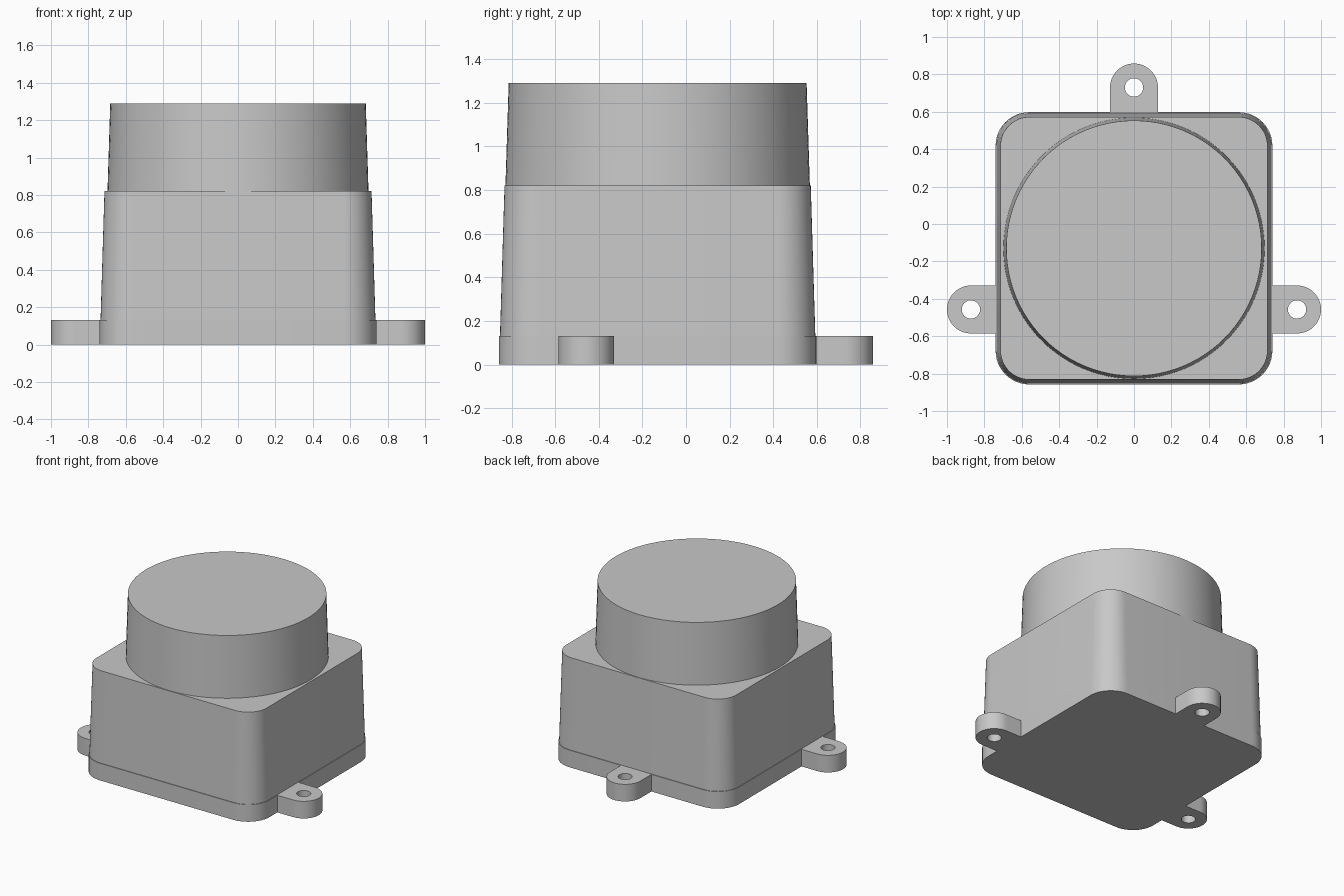
import bpy
import bmesh
from math import sin, cos, pi
from mathutils import Matrix

if "Cube" in bpy.data.objects:
    bpy.data.objects.remove(bpy.data.objects["Cube"])

grey = bpy.data.materials.new("plain_grey")
grey.use_nodes = True
colour = (0.58, 0.58, 0.58, 1)
grey.diffuse_color = colour
grey.node_tree.nodes["Principled BSDF"].inputs["Base Color"].default_value = colour

CENTRE_Y = -0.13


def rounded_rect(hx, hy, r, z, steps=12):
    """Ring of points around a rounded rectangle."""
    pts = []
    for quarter, (sx, sy) in enumerate([(1, 1), (-1, 1), (-1, -1), (1, -1)]):
        for i in range(steps + 1):
            a = (quarter + i / steps) * pi / 2
            pts.append((sx * (hx - r) + r * cos(a), sy * (hy - r) + r * sin(a), z))
    return pts


def circle(r, z, count):
    return [(r * cos(2 * pi * i / count), r * sin(2 * pi * i / count), z)
            for i in range(count)]


def lug_outline(r, back, z, count):
    """Round nose toward +x, square tail reaching back toward -x."""
    pts = []
    for x, y, _ in circle(1, 0, count):
        if x >= -1e-6:
            pts.append((r * x, r * y, z))
        else:
            m = max(abs(x), abs(y))
            pts.append((back * x / m, r * y / m, z))
    return pts


def skin(name, rings, closed=False, matrix=Matrix.Identity(4)):
    """Bridge the rings in order; cap the ends, or join last to first."""
    bm = bmesh.new()
    loops = [[bm.verts.new(p) for p in ring] for ring in rings]
    pairs = list(zip(loops, loops[1:]))
    if closed:
        pairs.append((loops[-1], loops[0]))
    else:
        bm.faces.new(loops[0])
        bm.faces.new(loops[-1])
    for low, high in pairs:
        for i in range(len(low)):
            j = (i + 1) % len(low)
            bm.faces.new((low[i], low[j], high[j], high[i]))
    bmesh.ops.recalc_face_normals(bm, faces=bm.faces)
    mesh = bpy.data.meshes.new(name)
    bm.to_mesh(mesh)
    bm.free()
    mesh.materials.append(grey)
    obj = bpy.data.objects.new(name, mesh)
    obj.matrix_world = matrix
    bpy.context.collection.objects.link(obj)
    bpy.ops.object.select_all(action='DESELECT')
    obj.select_set(True)
    bpy.context.view_layer.objects.active = obj
    bpy.ops.object.shade_smooth_by_angle(angle=pi / 6)
    return obj


centre = Matrix.Translation((0, CENTRE_Y, 0))

# Straight base flange, narrow ledge and drafted housing
skin("housing", [
    rounded_rect(0.74, 0.728, 0.18, 0),
    rounded_rect(0.74, 0.728, 0.18, 0.13),
    rounded_rect(0.735, 0.723, 0.175, 0.13),
    rounded_rect(0.714, 0.702, 0.155, 0.82),
], matrix=centre)

# Tapered round turret
skin("turret", [circle(0.698, 0.815, 96), circle(0.683, 1.29, 96)], matrix=centre)

# Mounting lugs with through holes
LUG_R, HOLE_R, LUG_H, N = 0.128, 0.049, 0.13, 48
for name, x, y, turn in [("left_lug", 0.872, -0.457, 0),
                         ("right_lug", -0.872, -0.457, pi),
                         ("back_lug", 0, 0.73, pi / 2)]:
    skin(name, [
        lug_outline(LUG_R, 0.15, 0, N),
        lug_outline(LUG_R, 0.15, LUG_H, N),
        circle(HOLE_R, LUG_H, N),
        circle(HOLE_R, 0, N),
    ], closed=True, matrix=Matrix.Translation((x, y, 0)) @ Matrix.Rotation(turn, 4, 'Z'))
